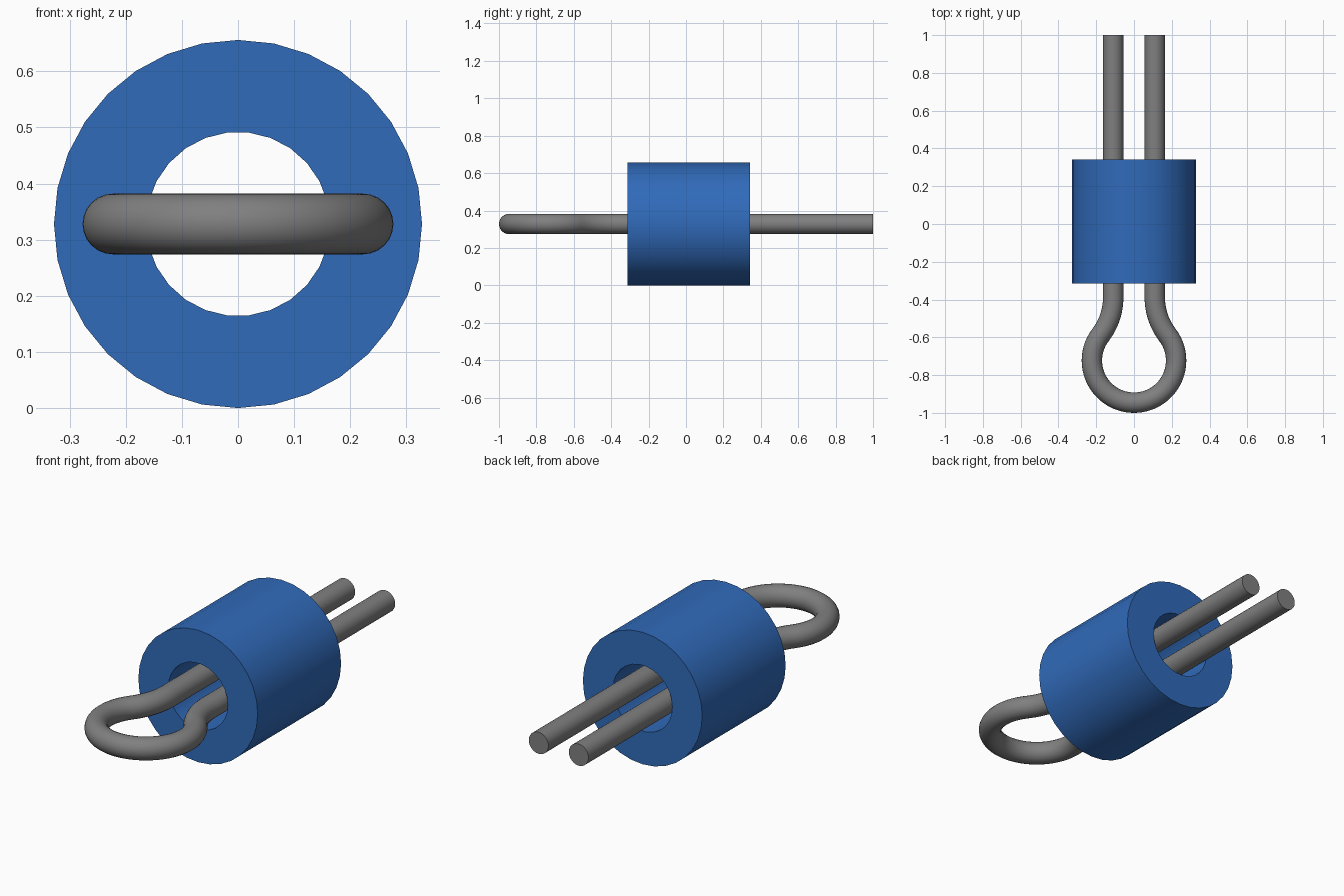
import bpy, bmesh, math
from mathutils import Vector

cube = bpy.data.objects.get("Cube")
if cube:
    bpy.data.objects.remove(cube)

AXIS_Z = 0.328


def material(name, color):
    m = bpy.data.materials.new(name)
    m.use_nodes = True
    m.diffuse_color = color
    m.node_tree.nodes["Principled BSDF"].inputs["Base Color"].default_value = color
    return m


def finish(bm, name, mat):
    bmesh.ops.recalc_face_normals(bm, faces=bm.faces)
    mesh = bpy.data.meshes.new(name)
    bm.to_mesh(mesh)
    bm.free()
    mesh.materials.append(mat)
    obj = bpy.data.objects.new(name, mesh)
    bpy.context.collection.objects.link(obj)
    bpy.ops.object.select_all(action="DESELECT")
    obj.select_set(True)
    bpy.context.view_layer.objects.active = obj
    bpy.ops.object.shade_smooth_by_angle(angle=math.radians(35))
    return obj


def join_rings(bm, a, b):
    n = len(a)
    for i in range(n):
        bm.faces.new((a[i], a[(i + 1) % n], b[(i + 1) % n], b[i]))


blue = material("blue plastic", (0.03, 0.145, 0.49, 1))
grey = material("grey cord", (0.215, 0.215, 0.215, 1))


# Collar: hollow cylinder along y
def collar_ring(bm, radius, sides, y):
    angles = [math.tau * i / sides for i in range(sides)]
    return [bm.verts.new((radius * math.cos(a), y, AXIS_Z + radius * math.sin(a)))
            for a in angles]


bm = bmesh.new()
ends = []
for y in (-0.314, 0.341):
    ends.append((collar_ring(bm, 0.328, 32, y), collar_ring(bm, 0.164, 26, y)))
for front, back in zip(*ends):
    join_rings(bm, front, back)
for y_normal, rings in zip((-1, 1), ends):
    rim = [bm.edges.get((r[i - 1], r[i])) for r in rings for i in range(len(r))]
    bmesh.ops.triangle_fill(bm, edges=rim, use_beauty=True, normal=(0, y_normal, 0))
finish(bm, "collar", blue)

# Cord path: half the loop, a reverse bend, then a straight leg
LEG_X, LOOP_R, BEND_R, CORD_R = 0.11, 0.223, 0.33, 0.054
loop_y = -1 + CORD_R + LOOP_R
bend_x = LEG_X + BEND_R
turn = math.acos(bend_x / (LOOP_R + BEND_R))
bend_y = loop_y + (LOOP_R + BEND_R) * math.sin(turn)

half = []
for i in range(25):
    a = -math.pi / 2 + (math.pi / 2 + turn) * i / 24
    half.append(Vector((LOOP_R * math.cos(a), loop_y + LOOP_R * math.sin(a), AXIS_Z)))
for i in range(1, 13):
    a = turn * (1 - i / 12)
    half.append(Vector((bend_x - BEND_R * math.cos(a), bend_y - BEND_R * math.sin(a), AXIS_Z)))
half.append(Vector((LEG_X, 1, AXIS_Z)))
path = [Vector((-p.x, p.y, p.z)) for p in reversed(half[1:])] + half

# Cord: round section swept along the path
bm = bmesh.new()
SIDES = 24
rings = []
for i, p in enumerate(path):
    before = (p - path[i - 1]).normalized() if i else Vector()
    after = (path[i + 1] - p).normalized() if i < len(path) - 1 else Vector()
    # The straight legs keep square ends
    tangent = (before + after).normalized()
    side = Vector((tangent.y, -tangent.x, 0))
    ring = []
    for k in range(SIDES):
        a = math.tau * k / SIDES
        ring.append(bm.verts.new(p + CORD_R * (side * math.cos(a) + Vector((0, 0, math.sin(a))))))
    rings.append(ring)
for a, b in zip(rings, rings[1:]):
    join_rings(bm, a, b)
bm.faces.new(rings[0])
bm.faces.new(rings[-1])
finish(bm, "cord_loop", grey)
